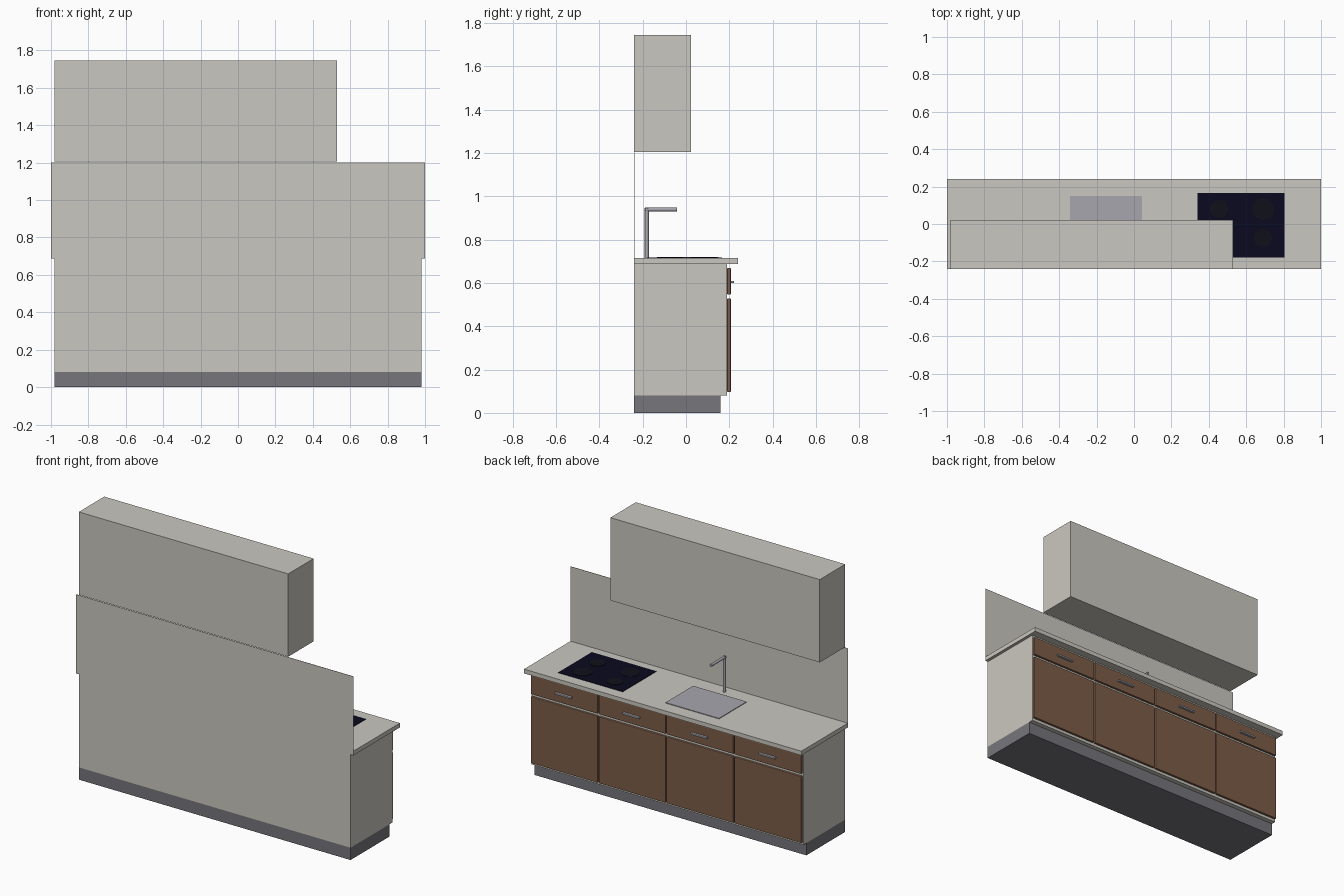
import bpy, math

if "Cube" in bpy.data.objects:
    bpy.data.objects.remove(bpy.data.objects["Cube"])


def material(name, rgb):
    m = bpy.data.materials.new(name)
    m.diffuse_color = (*rgb, 1)
    m.use_nodes = True
    m.node_tree.nodes["Principled BSDF"].inputs["Base Color"].default_value = m.diffuse_color
    return m


WHITE = material("warm_white", (0.59, 0.575, 0.525))
WOOD = material("brown_wood", (0.205, 0.11, 0.065))
PLINTH = material("plinth_grey", (0.18, 0.18, 0.2))
STEEL = material("steel", (0.38, 0.38, 0.42))
GLASS = material("cooktop_glass", (0.003, 0.003, 0.014))
BURNER = material("burner_black", (0.005, 0.005, 0.011))


def box(name, lo, hi, mat, bevel=0):
    mid = [(a + b) / 2 for a, b in zip(lo, hi)]
    bpy.ops.mesh.primitive_cube_add(size=1, location=mid)
    o = bpy.context.object
    o.name = name
    o.scale = [b - a for a, b in zip(lo, hi)]
    bpy.ops.object.transform_apply(location=False, rotation=False, scale=True)
    o.data.materials.append(mat)
    if bevel:
        mod = o.modifiers.new("soft_edges", "BEVEL")
        mod.width = bevel
        mod.segments = 2
    return o


def cylinder(name, loc, r, depth, mat, rot=(0, 0, 0), sides=24):
    bpy.ops.mesh.primitive_cylinder_add(vertices=sides, radius=r, depth=depth,
                                        location=loc, rotation=rot)
    o = bpy.context.object
    o.name = name
    o.data.materials.append(mat)
    bpy.ops.object.shade_smooth_by_angle()
    return o


# Carcass, plinth, worktop, splashback and wall cabinet
box("plinth", (-0.98, -0.24, 0), (0.98, 0.16, 0.08), PLINTH)
box("base_cabinet", (-0.98, -0.24, 0.08), (0.98, 0.19, 0.687), WHITE)
box("worktop", (-1, -0.24, 0.687), (1, 0.24, 0.715), WHITE)
box("splashback", (-1, -0.24, 0.715), (1, -0.238, 1.202), WHITE)
box("wall_cabinet", (-0.98, -0.24, 1.205), (0.53, 0.022, 1.745), WHITE)

# Four doors with a drawer and handle above each
for i in range(4):
    x = -0.735 + 0.49 * i
    w = 0.241
    box(f"door_{i}", (x - w, 0.19, 0.096), (x + w, 0.207, 0.529), WOOD, 0.004)
    box(f"drawer_{i}", (x - w, 0.19, 0.546), (x + w, 0.207, 0.67), WOOD, 0.004)
    box(f"handle_{i}", (x - 0.06, 0.205, 0.599), (x + 0.06, 0.222, 0.61), STEEL, 0.002)

# Sink and tap
box("sink", (-0.343, -0.135, 0.71), (0.043, 0.15, 0.719), STEEL)
cylinder("tap_post", (-0.15, -0.181, 0.83), 0.0095, 0.234, STEEL)
cylinder("tap_spout", (-0.15, -0.116, 0.939), 0.009, 0.147, STEEL, (math.pi / 2, 0, 0))

# Cooktop with four burners
box("cooktop", (0.34, -0.18, 0.71), (0.805, 0.167, 0.718), GLASS)
for i, (x, y, r) in enumerate([(0.69, 0.08, 0.058), (0.455, 0.08, 0.048),
                               (0.69, -0.075, 0.048), (0.455, -0.075, 0.058)]):
    cylinder(f"burner_{i}", (x, y, 0.7185), r, 0.004, BURNER, sides=32)
